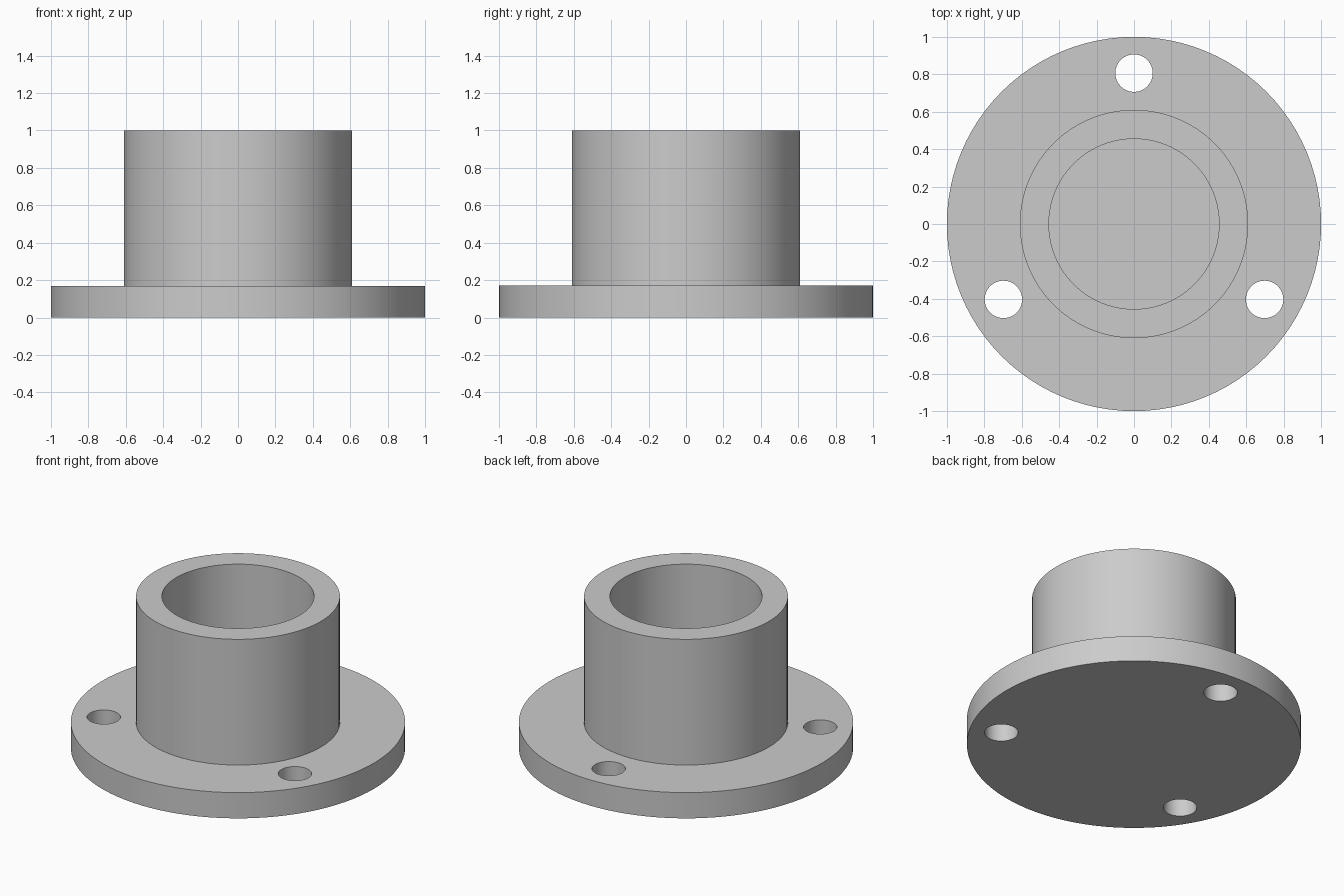
import bpy, bmesh
from math import cos, sin, pi, radians
from mathutils import Vector

cube = bpy.data.objects.get("Cube")
if cube:
    bpy.data.objects.remove(cube, do_unlink=True)

SEGMENTS = 96
FLANGE_TOP = 0.17
HUB_RADIUS, BORE_RADIUS = 0.61, 0.455
BOLT_CIRCLE, BOLT_RADIUS = 0.806, 0.1

grey = bpy.data.materials.new("plain grey")
grey.use_nodes = True
colour = (0.6, 0.6, 0.6, 1)
grey.diffuse_color = colour
grey.node_tree.nodes["Principled BSDF"].inputs["Base Color"].default_value = colour


def revolve(name, profile):
    """Spin a closed radius/height profile around z into a solid."""
    bm = bmesh.new()
    verts = [bm.verts.new((r, 0, z)) for r, z in profile]
    edges = [bm.edges.new(pair) for pair in zip(verts, verts[1:])]
    bmesh.ops.spin(bm, geom=verts + edges, cent=(0, 0, 0), axis=(0, 0, 1),
                   angle=2 * pi, steps=SEGMENTS)
    bmesh.ops.remove_doubles(bm, verts=bm.verts, dist=1e-4)
    # Merge the flat fans at the axis into single discs
    axis_verts = [v for v in bm.verts if Vector(v.co.xy).length < 1e-4]
    bmesh.ops.dissolve_verts(bm, verts=axis_verts)
    bmesh.ops.recalc_face_normals(bm, faces=bm.faces)
    mesh = bpy.data.meshes.new(name)
    bm.to_mesh(mesh)
    bm.free()
    obj = bpy.data.objects.new(name, mesh)
    bpy.context.collection.objects.link(obj)
    mesh.materials.append(grey)
    return obj


# Flange and hub with a blind bore
body = revolve("flanged_hub", [
    (0, 0), (1, 0), (1, FLANGE_TOP), (HUB_RADIUS, FLANGE_TOP),
    (HUB_RADIUS, 1), (BORE_RADIUS, 1), (BORE_RADIUS, FLANGE_TOP), (0, FLANGE_TOP)])

# Three bolt holes through the flange
for i in range(3):
    angle = radians(90 + 120 * i)
    bpy.ops.mesh.primitive_cylinder_add(
        vertices=48, radius=BOLT_RADIUS, depth=0.6,
        location=(BOLT_CIRCLE * cos(angle), BOLT_CIRCLE * sin(angle), FLANGE_TOP / 2))
    cutter = bpy.context.object
    cutter.name = "bolt_hole_cutter"
    cutter.hide_render = True
    cutter.data.materials.append(grey)
    bpy.context.view_layer.objects.active = body
    cut = body.modifiers.new("bolt_hole", 'BOOLEAN')
    cut.operation = 'DIFFERENCE'
    cut.solver = 'EXACT'
    cut.object = cutter
    bpy.ops.object.modifier_apply(modifier=cut.name)
    bpy.data.objects.remove(cutter, do_unlink=True)

# Smooth round walls, keep rims sharp
bpy.ops.object.select_all(action='DESELECT')
body.select_set(True)
bpy.context.view_layer.objects.active = body
bpy.ops.object.shade_smooth_by_angle(angle=radians(30))
